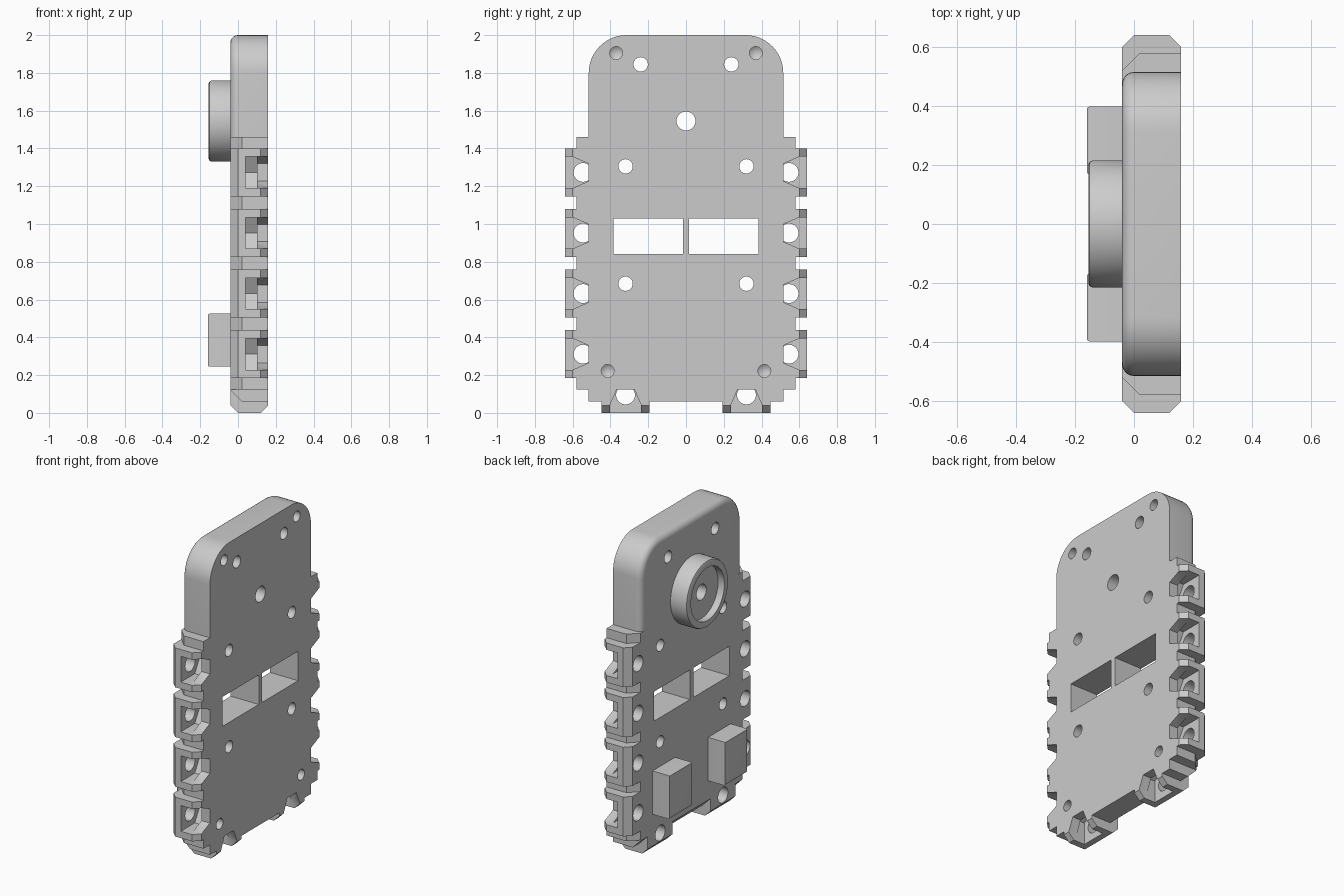
import bpy, bmesh, math
from mathutils import Vector

if "Cube" in bpy.data.objects:
    bpy.data.objects.remove(bpy.data.objects["Cube"], do_unlink=True)

grey = bpy.data.materials.new("plain grey")
grey.use_nodes = True
COLOUR = (0.6, 0.6, 0.6, 1)
grey.diffuse_color = COLOUR
grey.node_tree.nodes["Principled BSDF"].inputs["Base Color"].default_value = COLOUR

BACK, FACE = -0.04, 0.16      # thickness of the panel along x
HALF_W, BASE = 0.515, 0.125   # side and bottom edges of the core panel


def loft(bm, a, b):
    """Closed solid between two matching loops of points."""
    va, vb = [bm.verts.new(p) for p in a], [bm.verts.new(p) for p in b]
    n = len(va)
    faces = [bm.faces.new(va), bm.faces.new(vb[::-1])]
    for i in range(n):
        j = (i + 1) % n
        faces.append(bm.faces.new((va[j], va[i], vb[i], vb[j])))
    bmesh.ops.recalc_face_normals(bm, faces=faces)


def circle(x, y, z, r, n=32):
    return [Vector((x, y + r * math.cos(2 * math.pi * i / n),
                    z + r * math.sin(2 * math.pi * i / n))) for i in range(n)]


def make(name, bm):
    bmesh.ops.recalc_face_normals(bm, faces=bm.faces[:])
    mesh = bpy.data.meshes.new(name)
    bm.to_mesh(mesh)
    bm.free()
    ob = bpy.data.objects.new(name, mesh)
    bpy.context.collection.objects.link(ob)
    mesh.materials.append(grey)
    return ob


def activate(ob):
    bpy.ops.object.select_all(action='DESELECT')
    ob.select_set(True)
    bpy.context.view_layer.objects.active = ob


def combine(target, other, operation):
    """Apply a boolean and discard the helper."""
    activate(target)
    mod = target.modifiers.new("shape", 'BOOLEAN')
    mod.operation, mod.solver, mod.object = operation, 'EXACT', other
    bpy.ops.object.modifier_apply(modifier=mod.name)
    bpy.data.objects.remove(other, do_unlink=True)


def edge_point(side, d, x, t):
    """d = distance outside the panel edge, t = position along that edge."""
    if side == 'bottom':
        return Vector((x, t, BASE - d))
    s = 1 if side == 'left' else -1
    return Vector((x, s * (HALF_W + d), t))


def along(bm, side, profile, t0, t1):
    loft(bm, [edge_point(side, d, x, t0) for d, x in profile],
         [edge_point(side, d, x, t1) for d, x in profile])


def across(bm, side, profile, x0, x1, t):
    loft(bm, [edge_point(side, d, x0, t + u) for d, u in profile],
         [edge_point(side, d, x1, t + u) for d, u in profile])


# Core panel: rounded top corners, soft rear rim
R = 0.2
outline = [(-HALF_W, BASE), (HALF_W, BASE)]
for cy, start in ((HALF_W - R, 0), (-HALF_W + R, 90)):
    for i in range(13):
        a = math.radians(start + 90 * i / 12)
        outline.append((cy + R * math.cos(a), 2 - R + R * math.sin(a)))
bm = bmesh.new()
loft(bm, [(BACK, y, z) for y, z in outline], [(FACE, y, z) for y, z in outline])
rim = [e for e in bm.edges if all(abs(v.co.x - BACK) < 1e-5 for v in e.verts)]
bmesh.ops.bevel(bm, geom=rim, offset=0.04, segments=5, profile=0.5, affect='EDGES')
panel = make("panel", bm)

# Chamfered border strips on the sides and bottom
strip = [(-0.07, BACK), (0.005, BACK), (0.065, 0.02), (0.065, FACE), (-0.07, FACE)]
for side, t0, t1 in (('left', BASE, 1.46), ('right', BASE, 1.46), ('bottom', -HALF_W, HALF_W)):
    bm = bmesh.new()
    along(bm, side, strip, t0, t1)
    combine(panel, make("strip", bm), 'UNION')

# Connector tabs
sites = [(s, 0.311 + 0.3207 * i) for s in ('left', 'right') for i in range(4)]
sites += [('bottom', -0.32), ('bottom', 0.32)]
tab = [(-0.03, BACK), (0.085, BACK), (0.125, 0), (0.125, 0.12), (0.085, FACE), (-0.03, FACE)]
bm = bmesh.new()
for side, t in sites:
    along(bm, side, tab, t - 0.127, t + 0.127)
combine(panel, make("tabs", bm), 'UNION')

# Nut pockets with a pointed inner end
bm = bmesh.new()
nut = [(-0.066, 0), (-0.018, -0.083), (0.2, -0.083), (0.2, 0.083), (-0.018, 0.083)]
for side, t in sites:
    across(bm, side, nut, 0.04, 0.10, t)
combine(panel, make("nut_pockets", bm), 'DIFFERENCE')

# Flared openings from the pockets to the flat face
bm = bmesh.new()
flare = [(0, -0.046), (0.085, -0.083), (0.22, -0.083), (0.22, 0.083), (0.085, 0.083), (0, 0.046)]
for side, t in sites:
    across(bm, side, flare, 0.08, 0.25, t)
combine(panel, make("flared_openings", bm), 'DIFFERENCE')

# Bolt holes, screw holes, windows and blind drill holes
bm = bmesh.new()
for side, t in sites:
    p = edge_point(side, 0.03, 0, t)
    loft(bm, circle(-0.1, p.y, p.z, 0.05), circle(0.07, p.y, p.z, 0.05))
loft(bm, circle(-0.1, 0, 1.545, 0.05), circle(0.25, 0, 1.545, 0.05))
for s in (-1, 1):
    for y, z in ((0.24, 1.845), (0.32, 1.305), (0.32, 0.684)):
        loft(bm, circle(-0.1, s * y, z, 0.038), circle(0.25, s * y, z, 0.038))
    box = [(s * 0.017, 0.84), (s * 0.384, 0.84), (s * 0.384, 1.03), (s * 0.017, 1.03)]
    loft(bm, [(-0.1, y, z) for y, z in box], [(0.25, y, z) for y, z in box])
combine(panel, make("through_holes", bm), 'DIFFERENCE')

bm = bmesh.new()
for s in (-1, 1):
    for y, z in ((0.37, 1.905), (0.415, 0.222)):
        wide, neck = circle(0.25, s * y, z, 0.034), circle(0.07, s * y, z, 0.034)
        a, b = [bm.verts.new(p) for p in wide], [bm.verts.new(p) for p in neck]
        tip = bm.verts.new((0.045, s * y, z))
        bm.faces.new(a)
        for i in range(len(a)):
            j = (i + 1) % len(a)
            bm.faces.new((a[j], a[i], b[i], b[j]))
            bm.faces.new((b[j], b[i], tip))
combine(panel, make("blind_holes", bm), 'DIFFERENCE')

# Round boss with a recessed face and centre bore
bm = bmesh.new()
ring = [(BACK, 0.05), (-0.11, 0.05), (-0.11, 0.17), (-0.155, 0.17), (-0.155, 0.2),
        (-0.151, 0.21), (-0.14, 0.215), (BACK, 0.215)]
N = 64
loops = []
for i in range(N):
    a = 2 * math.pi * i / N
    loops.append([bm.verts.new((x, r * math.cos(a), 1.545 + r * math.sin(a))) for x, r in ring])
for i in range(N):
    p, q = loops[i], loops[(i + 1) % N]
    for k in range(len(ring)):
        m = (k + 1) % len(ring)
        bm.faces.new((p[k], p[m], q[m], q[k]))
boss = make("round_boss", bm)

# Rear blocks with softened outer edges
parts = [panel, boss]
for s, name in ((1, "left_block"), (-1, "right_block")):
    bm = bmesh.new()
    box = [(s * 0.168, 0.245), (s * 0.398, 0.245), (s * 0.398, 0.525), (s * 0.168, 0.525)]
    loft(bm, [(-0.16, y, z) for y, z in box], [(BACK, y, z) for y, z in box])
    outer = [e for e in bm.edges if all(v.co.x < -0.15 for v in e.verts)]
    bmesh.ops.bevel(bm, geom=outer, offset=0.01, segments=3, profile=0.5, affect='EDGES')
    parts.append(make(name, bm))

for ob in parts:
    activate(ob)
    bpy.ops.object.shade_smooth_by_angle(angle=math.radians(30))
